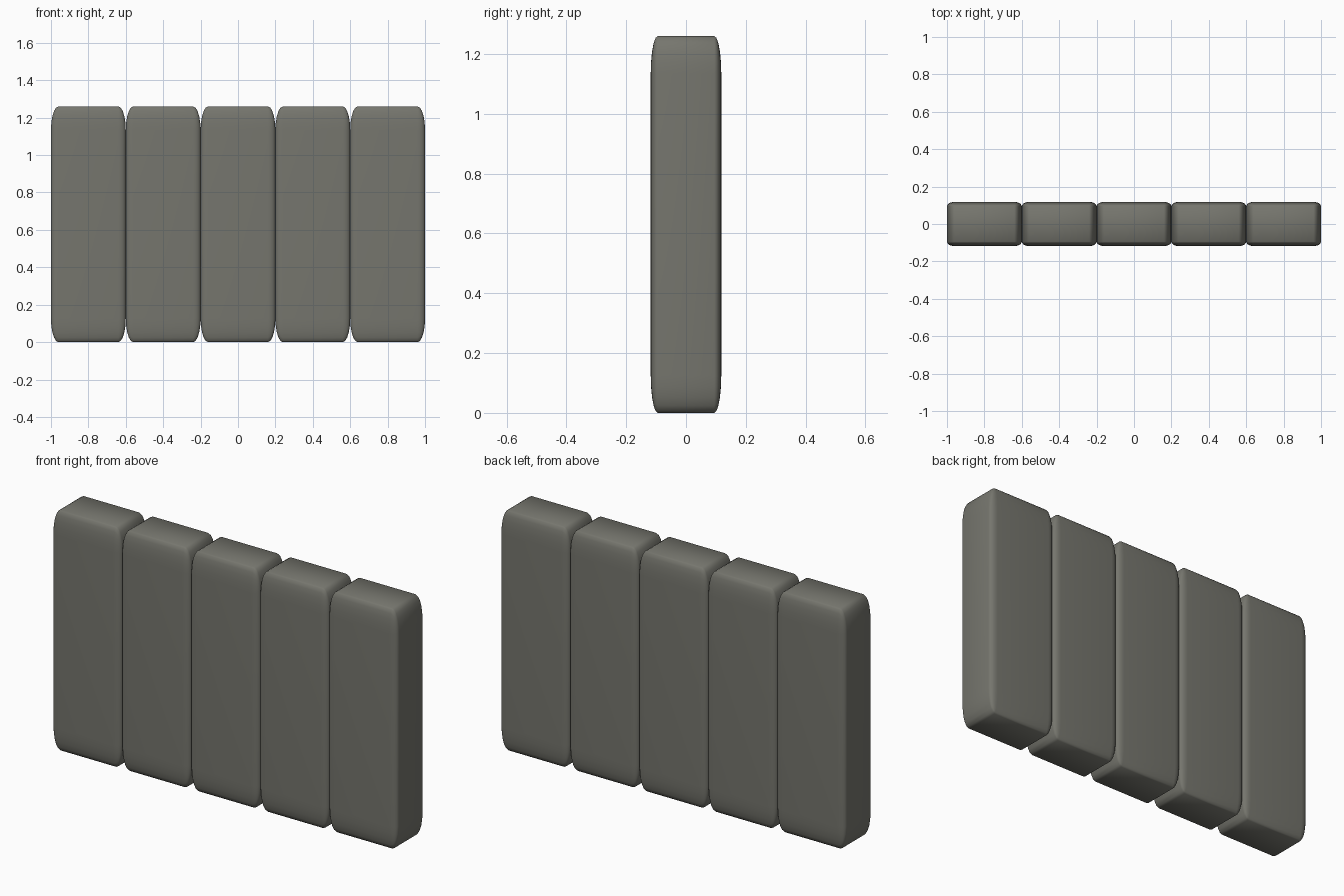
import bpy, bmesh
from mathutils import Matrix

if "Cube" in bpy.data.objects:
    bpy.data.objects.remove(bpy.data.objects["Cube"])

COUNT, WIDTH, DEPTH, HEIGHT = 5, 0.4, 0.236, 1.26

stone = bpy.data.materials.new("grey_stone")
stone.diffuse_color = (0.18, 0.18, 0.155, 1)
stone.use_nodes = True
stone.node_tree.nodes["Principled BSDF"].inputs["Base Color"].default_value = stone.diffuse_color


def slab(name, x):
    """Unit cube rounded first, then stretched, so the corners become elliptical."""
    bm = bmesh.new()
    bmesh.ops.create_cube(bm, size=1)
    bmesh.ops.bevel(bm, geom=bm.edges[:], offset=0.1, segments=5,
                    profile=0.5, affect='EDGES')
    bmesh.ops.transform(bm, matrix=Matrix.Diagonal((WIDTH, DEPTH, HEIGHT, 1)), verts=bm.verts)
    bmesh.ops.recalc_face_normals(bm, faces=bm.faces)
    for f in bm.faces:
        f.smooth = True
    mesh = bpy.data.meshes.new(name)
    bm.to_mesh(mesh)
    bm.free()
    mesh.materials.append(stone)
    ob = bpy.data.objects.new(name, mesh)
    ob.location = (x, 0, HEIGHT / 2)
    bpy.context.collection.objects.link(ob)


# Row of upright slabs standing side by side
for i in range(COUNT):
    slab(f"wall_slab_{i + 1}", (i - (COUNT - 1) / 2) * WIDTH)
